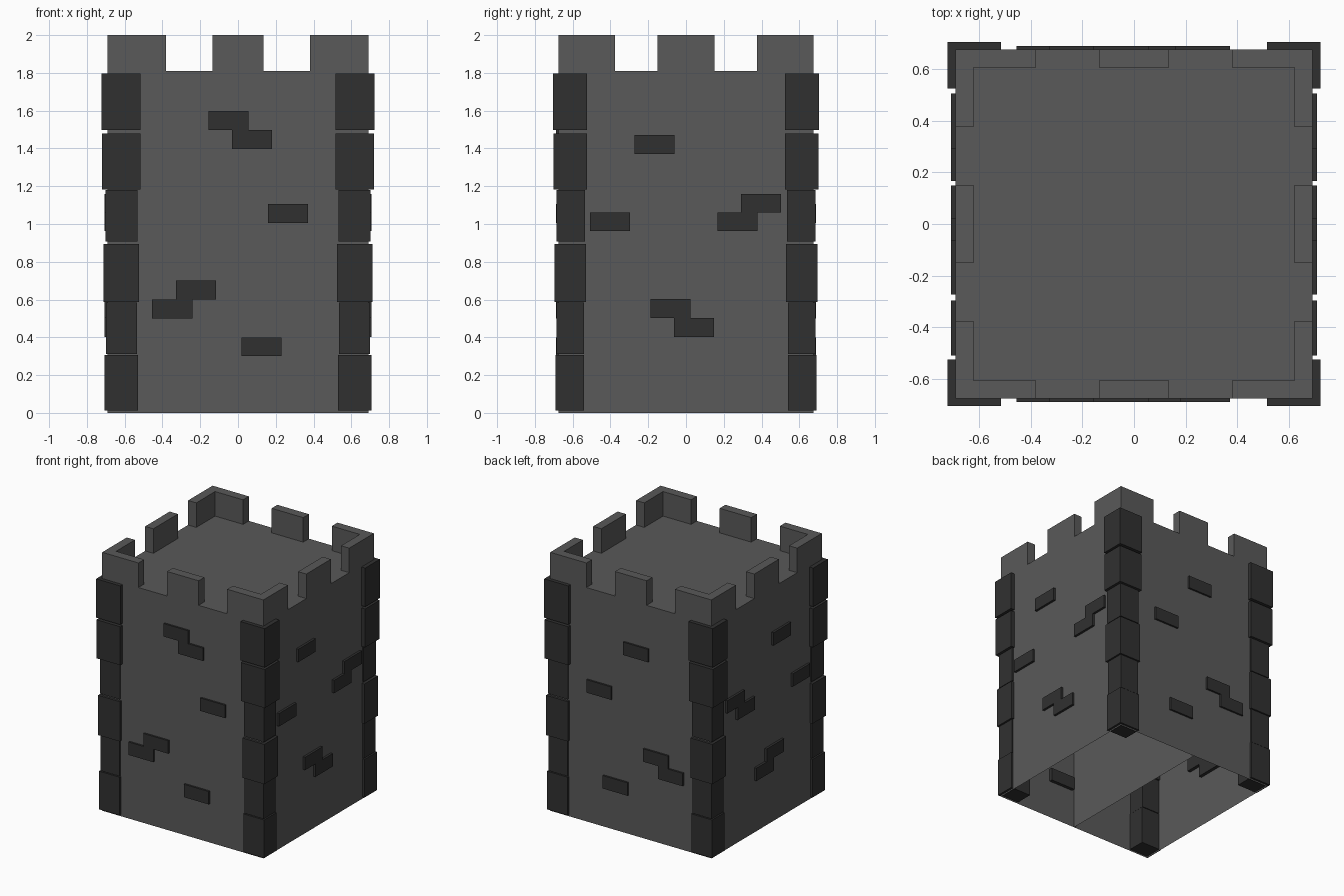
import bpy, bmesh

if "Cube" in bpy.data.objects:
    bpy.data.objects.remove(bpy.data.objects["Cube"])

W, D = 0.69, 0.675        # half width and half depth of the walls
ROOF, TOP = 1.81, 2.0
RIM = 0.07                # battlement thickness


def material(name, v):
    m = bpy.data.materials.new(name)
    m.diffuse_color = (v, v, v, 1)
    m.use_nodes = True
    m.node_tree.nodes["Principled BSDF"].inputs["Base Color"].default_value = m.diffuse_color
    return m


WALL = material("wall_grey", 0.1)
STONE = material("dark_stone", 0.03)


def finish(name, bm, mat):
    me = bpy.data.meshes.new(name)
    bm.to_mesh(me)
    bm.free()
    me.materials.append(mat)
    ob = bpy.data.objects.new(name, me)
    bpy.context.collection.objects.link(ob)
    return ob


def prism(bm, pts, z0, z1, bottom=True, top=True):
    """Upright prism over a 2D outline, optionally open at an end."""
    lo = [bm.verts.new((x, y, z0)) for x, y in pts]
    hi = [bm.verts.new((x, y, z1)) for x, y in pts]
    n = len(pts)
    faces = [bm.faces.new((lo[i], lo[(i + 1) % n], hi[(i + 1) % n], hi[i])) for i in range(n)]
    if top:
        faces.append(bm.faces.new(hi))
    if bottom:
        faces.append(bm.faces.new(lo[::-1]))
    area = sum(pts[i][0] * pts[(i + 1) % n][1] - pts[(i + 1) % n][0] * pts[i][1] for i in range(n))
    if area < 0:
        bmesh.ops.reverse_faces(bm, faces=faces)


def box(bm, x0, x1, y0, y1, z0, z1, **kw):
    prism(bm, [(x0, y0), (x1, y0), (x1, y1), (x0, y1)], z0, z1, **kw)


# Hollow tower shell, open below, with flat roof
bm = bmesh.new()
box(bm, -W, W, -D, D, 0, ROOF, bottom=False)
finish("tower_walls", bm, WALL)

# Thin dividing wall inside
bm = bmesh.new()
bm.faces.new([bm.verts.new(p) for p in ((0, -D, 0), (0, D, 0), (0, D, ROOF), (0, -D, ROOF))])
finish("inner_divider", bm, WALL)

# Battlements: L-shaped corners and straight middle pieces
bm = bmesh.new()
ell = [(W, D), (0.38, D), (0.38, D - RIM), (W - RIM, D - RIM), (W - RIM, 0.375), (W, 0.375)]
for sx in (-1, 1):
    for sy in (-1, 1):
        prism(bm, [(sx * x, sy * y) for x, y in ell], ROOF, TOP, bottom=False)
for s in (-1, 1):
    a, b = sorted((s * D, s * (D - RIM)))
    box(bm, -0.135, 0.135, a, b, ROOF, TOP, bottom=False)
    a, b = sorted((s * W, s * (W - RIM)))
    box(bm, a, b, -0.15, 0.15, ROOF, TOP, bottom=False)
finish("battlements", bm, WALL)

# Corner stones: z range, inner/outer x, inner/outer y
stones = [
    (0.012, 0.307, 0.53, 0.707, 0.54, 0.69),
    (0.312, 0.585, 0.535, 0.70, 0.54, 0.685),
    (0.587, 0.895, 0.525, 0.712, 0.53, 0.695),
    (0.907, 1.18, 0.532, 0.702, 0.535, 0.685),
    (1.182, 1.48, 0.517, 0.721, 0.525, 0.702),
    (1.497, 1.797, 0.515, 0.722, 0.525, 0.704),
]
for sx, side in ((-1, "left"), (1, "right")):
    for sy, face in ((-1, "front"), (1, "back")):
        bm = bmesh.new()
        for z0, z1, xi, xo, yi, yo in stones:
            x = sorted((sx * xi, sx * xo))
            y = sorted((sy * yi, sy * yo))
            box(bm, *x, *y, z0, z1)
        finish(f"corner_stones_{face}_{side}", bm, STONE)

# Raised bricks: (position along wall, height) of each centre
common = [(0.265, 1.055), (-0.222, 0.65), (-0.348, 0.55), (0.125, 0.35)]
bricks_x = {
    -1: common + [(-0.05, 1.547), (0.075, 1.447)],
    1: common + [(-0.05, 1.43)],
}
bricks_y = [(-0.167, 1.42), (-0.402, 1.012), (0.272, 1.012), (0.398, 1.11),
            (-0.083, 0.552), (0.043, 0.452)]
L, H, OUT, IN = 0.106, 0.05, 0.018, 0.025
for s, name in ((-1, "front"), (1, "back")):
    bm = bmesh.new()
    y = sorted((s * (D + OUT * 0.8), s * (D - IN)))
    for u, z in bricks_x[s]:
        box(bm, u - L, u + L, *y, z - H, z + H)
    finish(f"bricks_{name}", bm, STONE)
for s, name in ((-1, "left"), (1, "right")):
    bm = bmesh.new()
    x = sorted((s * (W + OUT), s * (W - IN)))
    for u, z in bricks_y:
        box(bm, *x, u - L, u + L, z - H, z + H)
    finish(f"bricks_{name}", bm, STONE)
